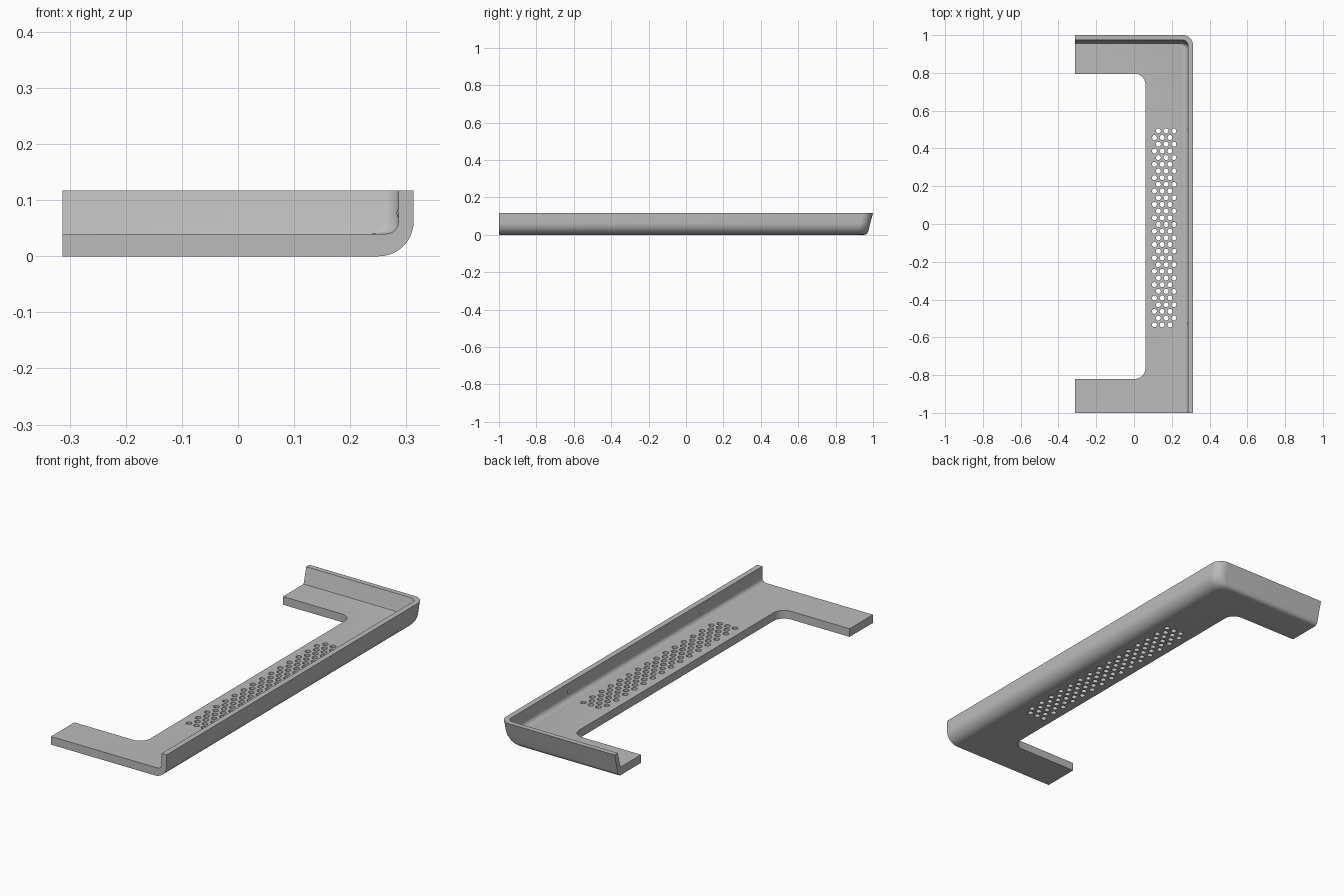
import bpy, bmesh
from math import sin, cos, pi, sqrt, radians
from mathutils import Matrix

if "Cube" in bpy.data.objects:
    bpy.data.objects.remove(bpy.data.objects["Cube"])

HALF_W, TOP, FLOOR = 0.313, 0.117, 0.04
SLOPE = 0.26   # outward lean of the back wall
STEPS = 10

grey = bpy.data.materials.new("plain grey")
grey.use_nodes = True
grey.diffuse_color = (0.5, 0.5, 0.5, 1)
grey.node_tree.nodes["Principled BSDF"].inputs["Base Color"].default_value = grey.diffuse_color


def make(name, bm, helper=False):
    bmesh.ops.recalc_face_normals(bm, faces=bm.faces)
    mesh = bpy.data.meshes.new(name)
    bm.to_mesh(mesh)
    bm.free()
    mesh.materials.append(grey)
    obj = bpy.data.objects.new(name, mesh)
    bpy.context.collection.objects.link(obj)
    if helper:
        obj.hide_render = True
        obj.display_type = 'WIRE'
    return obj


def arc(cx, cy, r, start, end):
    angles = [start + (end - start) * i / STEPS for i in range(STEPS + 1)]
    return [(cx + r * cos(a), cy + r * sin(a)) for a in angles]


def loft(bm, layers):
    """Closed solid through outlines given as (z, points)."""
    rings = [[bm.verts.new((x, y, z)) for x, y in pts] for z, pts in layers]
    n = len(rings[0])
    for low, high in zip(rings, rings[1:]):
        for i in range(n):
            j = (i + 1) % n
            bm.faces.new((low[i], low[j], high[j], high[i]))
    bm.faces.new(rings[0][::-1])
    bm.faces.new(rings[-1])


def tray_layers(base, top, right, fillet, back, corner, margin, soften):
    """Outlines of a block with a rounded lower right edge and a leaning back."""
    zs = [base + fillet * (1 - cos(i / STEPS * pi / 2)) for i in range(STEPS + 1)] + [top]
    layers = []
    for z in zs:
        d = max(0, fillet - (z - base))
        xr = right - fillet + sqrt(max(0, fillet ** 2 - d ** 2))
        yb = back + SLOPE * z
        if soften and z < soften:
            yb -= soften - sqrt(max(0, soften ** 2 - (soften - z) ** 2))
        left, front = -HALF_W - margin, -1 - margin
        pts = [(left, front), (xr, front)]
        pts += arc(xr - corner, yb - corner, corner, 0, pi / 2)
        layers.append((z, pts + [(left, yb)]))
    return layers


# Outer body of the bracket
bm = bmesh.new()
loft(bm, tray_layers(0, TOP, HALF_W, 0.062, 1 - SLOPE * TOP, 0.055, 0, 0.016))
bracket = make("bracket", bm)

# Hollow above the floor plate
bm = bmesh.new()
loft(bm, tray_layers(FLOOR, TOP + 0.03, 0.286, 0.022, 0.975 - SLOPE * TOP, 0.03, 0.1, 0))
hollow = make("hollow_cutter", bm, True)

# Rounded opening between the two arms
bm = bmesh.new()
inner, low, high, r = 0.06, -0.82, 0.795, 0.055
outline = [(-0.5, low)] + arc(inner - r, low + r, r, -pi / 2, 0)
outline += arc(inner - r, high - r, r, 0, pi / 2) + [(-0.5, high)]
loft(bm, [(-0.1, outline), (0.2, outline)])
opening = make("opening_cutter", bm, True)

# Staggered ventilation holes
bm = bmesh.new()
for row in range(30):
    for col in range(3):
        x = (0.108 if row % 2 else 0.129) + col * 0.041
        bmesh.ops.create_cone(bm, cap_ends=True, segments=16, radius1=0.0132, radius2=0.0132,
                              depth=0.2, matrix=Matrix.Translation((x, 0.493 - row * 0.0354, 0.02)))
holes = make("vent_hole_cutter", bm, True)

for cutter in (hollow, opening, holes):
    mod = bracket.modifiers.new(cutter.name, 'BOOLEAN')
    mod.operation = 'DIFFERENCE'
    mod.solver = 'EXACT'
    mod.object = cutter
bpy.context.view_layer.objects.active = bracket
bracket.select_set(True)
for mod in list(bracket.modifiers):
    bpy.ops.object.modifier_apply(modifier=mod.name)
bpy.ops.object.shade_smooth_by_angle(angle=radians(30))
for cutter in (hollow, opening, holes):
    bpy.data.objects.remove(cutter)

# Small locating bumps on the inside of the long wall
for name, y in (("rear_bump", 0.5), ("front_bump", -0.525)):
    bm = bmesh.new()
    bmesh.ops.create_uvsphere(bm, u_segments=16, v_segments=10, radius=0.012,
                              matrix=Matrix.Translation((0.2945, y, 0.077)))
    for face in bm.faces:
        face.smooth = True
    make(name, bm)
